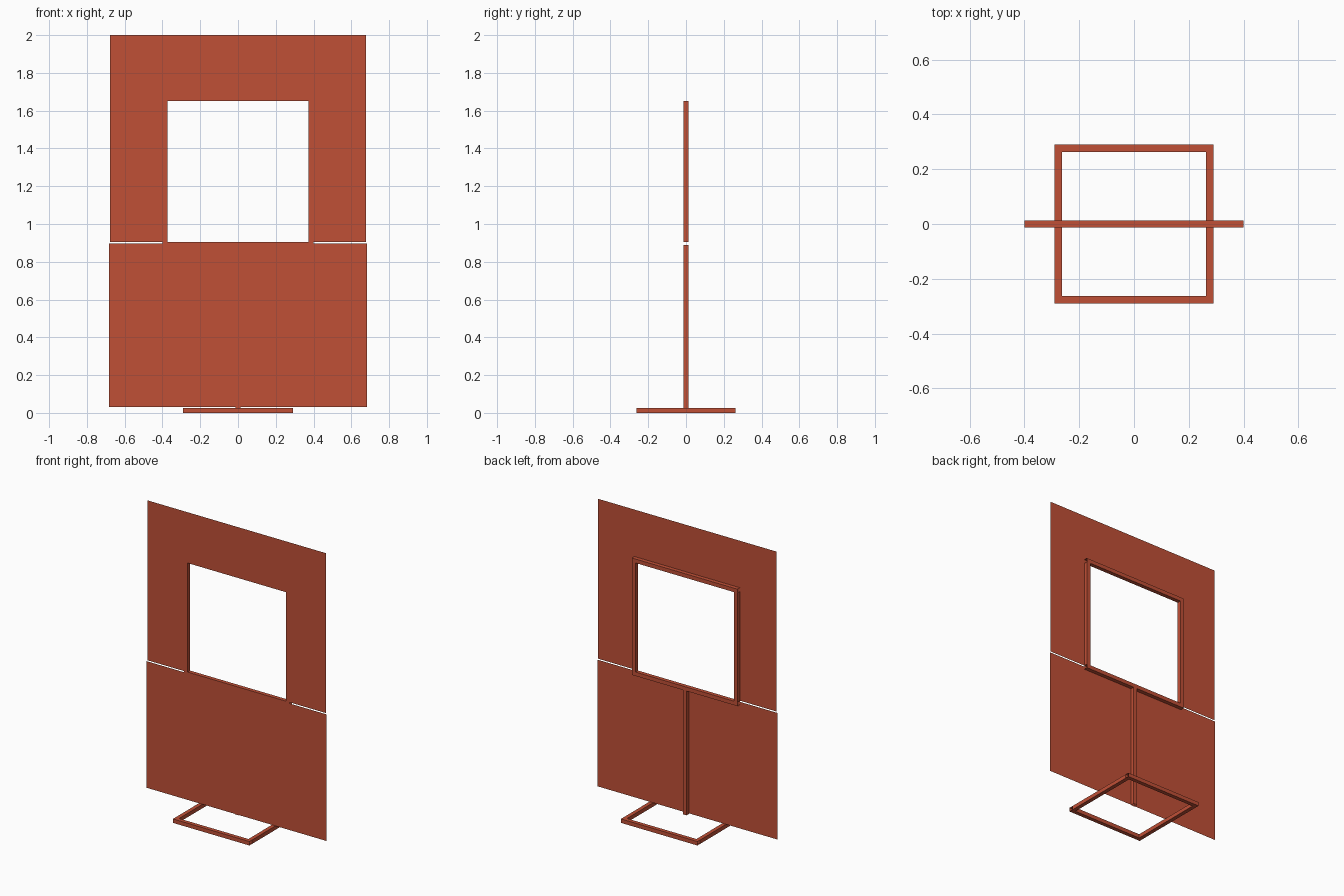
import bpy, bmesh
from mathutils import Vector

if "Cube" in bpy.data.objects:
    bpy.data.objects.remove(bpy.data.objects["Cube"])

red = bpy.data.materials.new("brick red")
red.diffuse_color = (0.53, 0.08, 0.037, 1)
red.use_nodes = True
red.node_tree.nodes["Principled BSDF"].inputs["Base Color"].default_value = red.diffuse_color

T = 0.027          # tube thickness
H = T / 2


def finish(name, bm):
    me = bpy.data.meshes.new(name)
    bm.to_mesh(me)
    bm.free()
    me.materials.append(red)
    ob = bpy.data.objects.new(name, me)
    bpy.context.collection.objects.link(ob)
    return ob


def tube(name, a, b):
    """Open-ended square tube from a to b along one axis."""
    a, b = Vector(a), Vector(b)
    axis = max(range(3), key=lambda i: abs(b[i] - a[i]))
    u, v = Vector((0, 0, 0)), Vector((0, 0, 0))
    u[(axis + 1) % 3] = H
    v[(axis + 2) % 3] = H
    bm = bmesh.new()
    rings = [[bm.verts.new(p + u * s + v * t)
              for s, t in ((-1, -1), (1, -1), (1, 1), (-1, 1))] for p in (a, b)]
    for i in range(4):
        j = (i + 1) % 4
        bm.faces.new((rings[0][i], rings[0][j], rings[1][j], rings[1][i]))
    return finish(name, bm)


def panel(name, outline, y=-H - 0.0005):
    """Thin sheet facing the front."""
    bm = bmesh.new()
    bm.faces.new([bm.verts.new((x, y, z)) for x, z in outline])
    return finish(name, bm)


# floor frame: long bars front and back, short bars between them
B = 0.29
for side, s in (("front", -1), ("back", 1)):
    tube("base_bar_" + side, (-B, s * (B - H), H), (B, s * (B - H), H))
for side, s in (("left", -1), ("right", 1)):
    tube("base_bar_" + side, (s * (B - H), -B + T, H), (s * (B - H), B - T, H))

# upright post
tube("post", (0, 0, T), (0, 0, 0.89))

# window frame
W, Z0, Z1 = 0.4, 0.905, 1.652
tube("window_bar_bottom", (-W, 0, Z0 - H), (W, 0, Z0 - H))
tube("window_bar_top", (-W, 0, Z1 + H), (W, 0, Z1 + H))
for side, s in (("left", -1), ("right", 1)):
    tube("window_bar_" + side, (s * (W - H), 0, Z0), (s * (W - H), 0, Z1))

# front sheets: plain lower one, upper one wrapping the window
panel("lower_panel", [(-0.682, 0.03), (0.682, 0.03), (0.682, 0.897), (-0.682, 0.897)])
P, I = 0.677, W - T
panel("upper_panel", [(-P, Z0), (-I, Z0), (-I, Z1), (I, Z1),
                      (I, Z0), (P, Z0), (P, 2.0), (-P, 2.0)])
